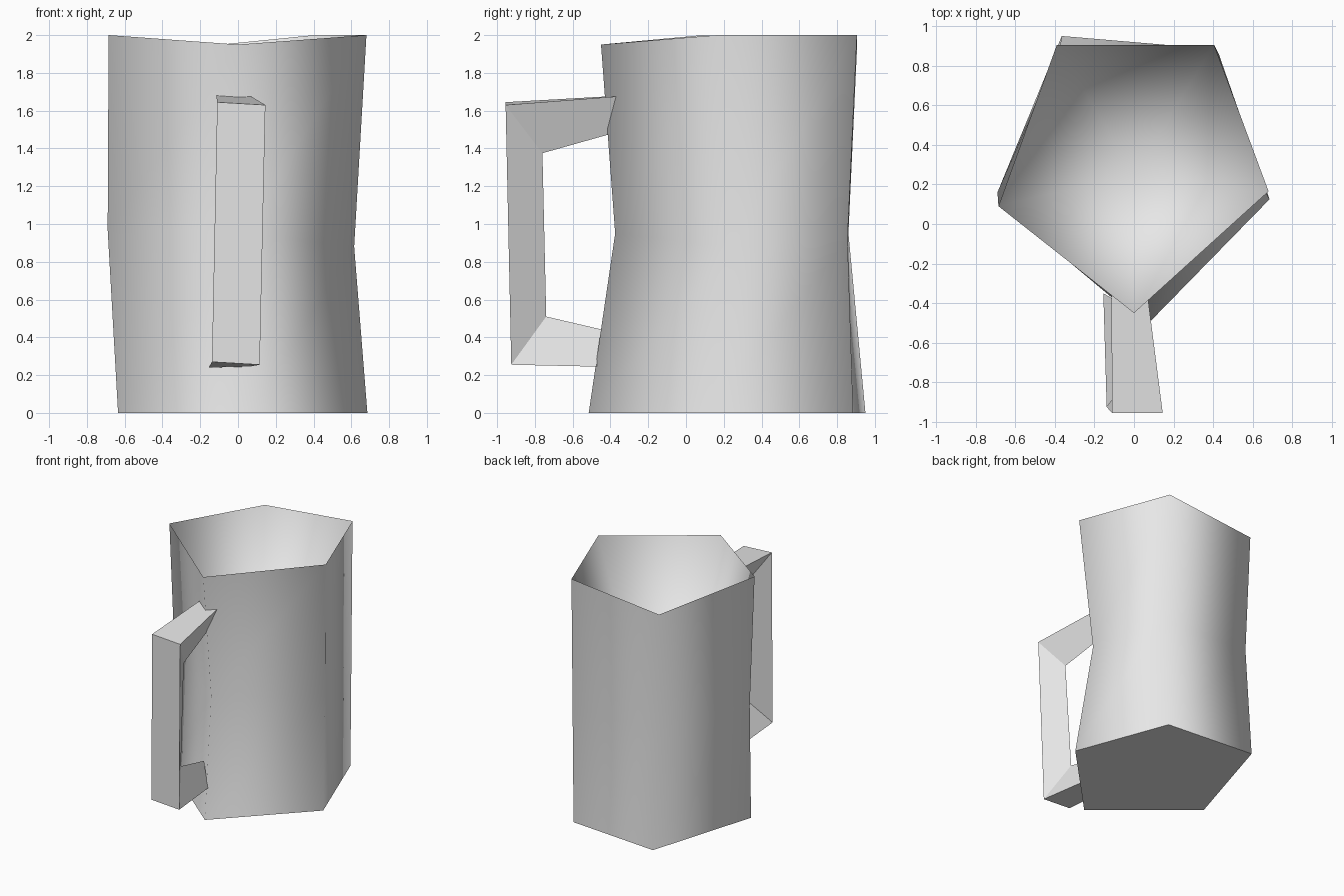
import bpy
import bmesh

cube = bpy.data.objects.get("Cube")
if cube:
    bpy.data.objects.remove(cube, do_unlink=True)

# Single pale grey glaze
glaze = bpy.data.materials.new("pale_grey_glaze")
glaze.use_nodes = True
glaze.diffuse_color = (0.8, 0.8, 0.8, 1)
glaze.node_tree.nodes["Principled BSDF"].inputs["Base Color"].default_value = (0.8, 0.8, 0.8, 1)


def make_object(name, bm):
    mesh = bpy.data.meshes.new(name)
    bm.to_mesh(mesh)
    bm.free()
    mesh.materials.append(glaze)
    obj = bpy.data.objects.new(name, mesh)
    bpy.context.collection.objects.link(obj)
    return obj


def add_ring(bm, points):
    return [bm.verts.new(p) for p in points]


def bridge(bm, lower, upper):
    n = len(lower)
    for i in range(n):
        j = (i + 1) % n
        bm.faces.new((lower[i], lower[j], upper[j], upper[i]))


def mark_sharp(bm, ring):
    for i, v in enumerate(ring):
        bm.edges.get((v, ring[(i + 1) % len(ring)])).smooth = False


# Cup: five-sided waisted shell, corners run front, +x, back +x, back -x, -x
base = [(0.06, -0.515, 0), (0.685, 0.125, 0), (0.40, 0.885, 0), (-0.365, 0.95, 0), (-0.635, 0.065, 0)]
waist = [(0.02, -0.375, 0.95), (0.615, 0.25, 0.88), (0.43, 0.855, 0.92), (-0.38, 0.86, 0.95), (-0.69, 0.16, 0.97)]
rim = [(0, -0.45, 1.95), (0.68, 0.165, 2), (0.405, 0.905, 2), (-0.39, 0.905, 1.92), (-0.685, 0.09, 2)]

bm = bmesh.new()
base_ring, waist_ring, rim_ring = [add_ring(bm, r) for r in (base, waist, rim)]
bridge(bm, base_ring, waist_ring)
bridge(bm, waist_ring, rim_ring)
bm.faces.new(base_ring[::-1])
# Hollow: the rim tapers down to one point near the bottom
hollow_tip = bm.verts.new((0, 0.25, 0.1))
for i, v in enumerate(rim_ring):
    bm.faces.new((v, rim_ring[(i + 1) % len(rim_ring)], hollow_tip))
for face in bm.faces:
    face.smooth = True
mark_sharp(bm, base_ring)
mark_sharp(bm, rim_ring)
make_object("cup", bm)

# Handle: three-sided bar swept through four stations, ends meeting the cup wall
# Each station: outer -x, outer +x, inner ridge
stations = [
    [(-0.115, -0.335, 1.68), (0.07, -0.37, 1.675), (-0.005, -0.405, 1.475)],
    [(-0.11, -0.955, 1.645), (0.145, -0.955, 1.63), (0.04, -0.76, 1.375)],
    [(-0.138, -0.925, 0.27), (0.115, -0.925, 0.255), (0, -0.74, 0.51)],
    [(-0.155, -0.35, 0.24), (0.06, -0.475, 0.245), (0, -0.44, 0.44)],
]
bm = bmesh.new()
rings = [add_ring(bm, s) for s in stations]
for first, second in zip(rings, rings[1:]):
    bridge(bm, first, second)
bm.faces.new(rings[0])
bm.faces.new(rings[-1][::-1])
bmesh.ops.recalc_face_normals(bm, faces=bm.faces[:])
make_object("handle", bm)
